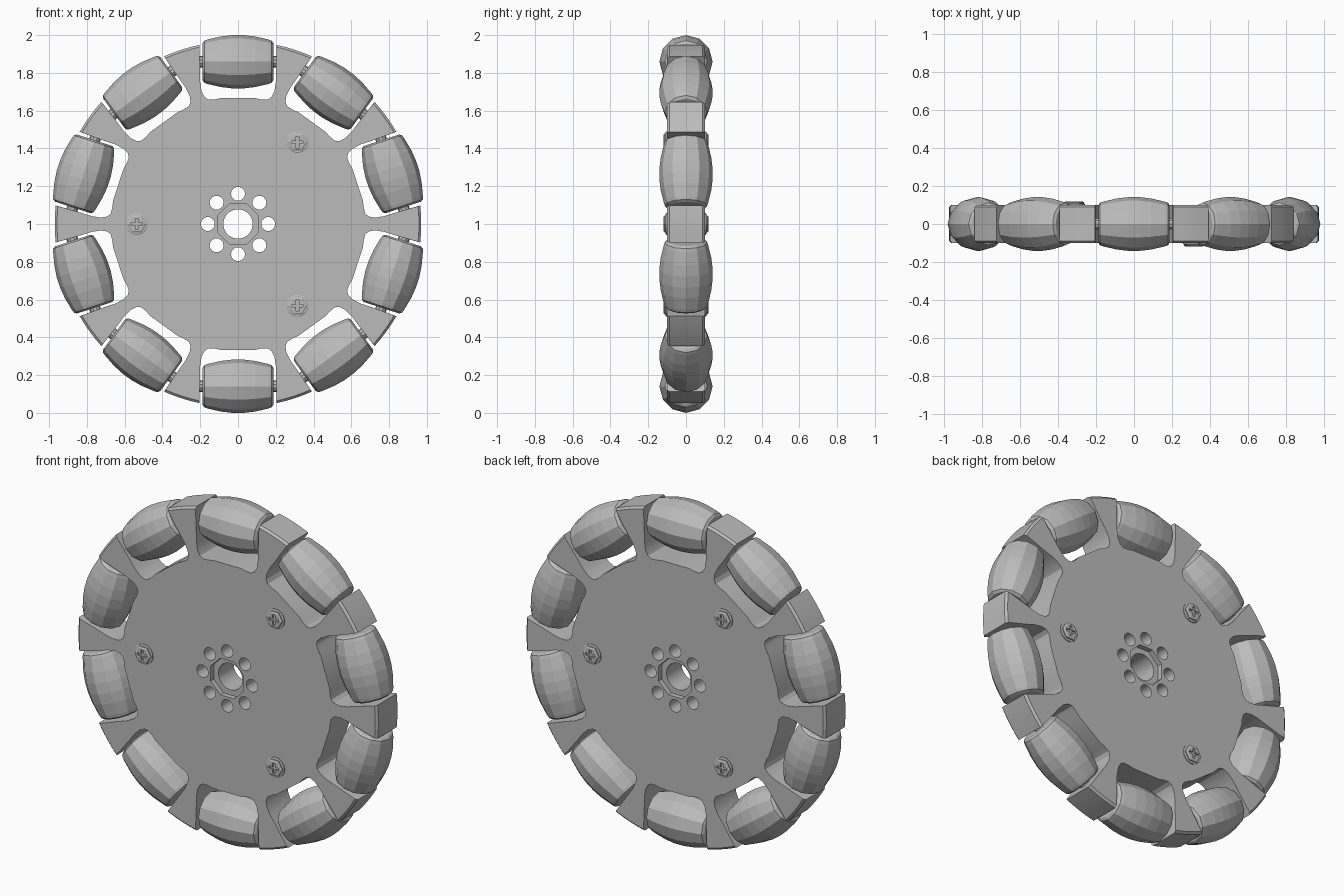
import bpy, bmesh
from math import sin, cos, pi, radians, sqrt
from mathutils import Matrix, Vector

cube = bpy.data.objects.get("Cube")
if cube:
    bpy.data.objects.remove(cube, do_unlink=True)

grey = bpy.data.materials.new("light grey")
grey.use_nodes = True
grey.diffuse_color = (0.5, 0.5, 0.5, 1)
grey.node_tree.nodes["Principled BSDF"].inputs["Base Color"].default_value = (0.5, 0.5, 0.5, 1)

COUNT = 10
RIM = 0.97
HALF = 0.1
CENTRE = Matrix.Translation((0, 0, 1))
FORWARD = Matrix.Rotation(pi / 2, 4, 'X')    # local z becomes -y


def lathe(bm, profile, segs, matrix, start=0.0):
    """Revolve (radius, height) pairs about local z and cap both ends."""
    rings = []
    for r, h in profile:
        angles = [start + 2 * pi * i / segs for i in range(segs)]
        rings.append([bm.verts.new(matrix @ Vector((r * cos(a), r * sin(a), h))) for a in angles])
    for low, high in zip(rings, rings[1:]):
        for i in range(segs):
            j = (i + 1) % segs
            bm.faces.new((low[i], low[j], high[j], high[i]))
    bm.faces.new(rings[0][::-1])
    bm.faces.new(rings[-1])


def make(name, bm, matrix=Matrix(), smooth=False):
    bmesh.ops.recalc_face_normals(bm, faces=bm.faces)
    mesh = bpy.data.meshes.new(name)
    bm.to_mesh(mesh)
    bm.free()
    mesh.materials.append(grey)
    obj = bpy.data.objects.new(name, mesh)
    bpy.context.collection.objects.link(obj)
    obj.matrix_world = matrix
    if smooth:
        shade(obj)
    return obj


def shade(obj):
    bpy.ops.object.select_all(action='DESELECT')
    obj.select_set(True)
    bpy.context.view_layer.objects.active = obj
    bpy.ops.object.shade_smooth_by_angle(angle=radians(28))


def cut(obj, cutter):
    mod = obj.modifiers.new("cut", 'BOOLEAN')
    mod.operation = 'DIFFERENCE'
    mod.solver = 'EXACT'
    mod.object = cutter
    bpy.context.view_layer.objects.active = obj
    bpy.context.view_layer.update()
    bpy.ops.object.modifier_apply(modifier=mod.name)
    bpy.data.objects.remove(cutter, do_unlink=True)


# Disc outline: one pocket side, mirrored, then an arc of rim to the next pocket
pocket = [(0.2, 0.8), (0.2, 0.75), (0.192, 0.7), (0.176, 0.67), (0.155, 0.658),
          (0.12, 0.66), (0.09, 0.667)]


def outline(rim):
    edge = 0.205
    half = [(edge, sqrt(rim * rim - edge * edge))] + pocket
    local = [(-t, d) for t, d in half] + half[::-1]
    for k in (-1, 0, 1):
        a = pi / COUNT + k * 0.05
        local.append((rim * sin(a), rim * cos(a)))
    points = []
    for n in range(COUNT):
        a = 2 * pi * n / COUNT
        points += [(t * cos(a) + d * sin(a), d * cos(a) - t * sin(a)) for t, d in local]
    return points


bm = bmesh.new()
layers = []
for y, rim in ((-HALF, RIM - 0.012), (0.012 - HALF, RIM), (HALF - 0.012, RIM), (HALF, RIM - 0.012)):
    layers.append([bm.verts.new((x, y, z)) for x, z in outline(rim)])
for a, b in zip(layers, layers[1:]):
    for i in range(len(a)):
        j = (i + 1) % len(a)
        bm.faces.new((a[i], a[j], b[j], b[i]))
bm.faces.new(layers[0])
bm.faces.new(layers[-1][::-1])
disc = make("wheel_disc", bm, CENTRE)

# Centre bore
bm = bmesh.new()
lathe(bm, [(0.078, -0.3), (0.078, 0.3)], 20, FORWARD)
cut(disc, make("bore_cutter", bm, CENTRE))

# Octagonal step on both faces
bm = bmesh.new()
for side in (-1, 1):
    lathe(bm, [(0.116, side * 0.07), (0.116, side * 0.2)], 8, FORWARD, pi / 8)
cut(disc, make("step_cutter", bm, CENTRE))

# Ring of bolt holes
bm = bmesh.new()
for n in range(8):
    a = n * pi / 4
    lathe(bm, [(0.037, -0.3), (0.037, 0.3)], 14,
          Matrix.Translation((0.16 * cos(a), 0, 0.16 * sin(a))) @ FORWARD)
cut(disc, make("bolt_hole_cutter", bm, CENTRE))
shade(disc)

# Barrel rollers with their axle pins
half_barrel = [(0.141, 0.03), (0.134, 0.09), (0.118, 0.16), (0.112, 0.178), (0.098, 0.187)]
barrel = [(r, -h) for r, h in half_barrel[::-1]] + half_barrel
ALONG = Matrix.Rotation(pi / 2, 4, 'Y')      # local z becomes x
for n in range(COUNT):
    place = (CENTRE @ Matrix.Rotation(2 * pi * n / COUNT, 4, 'Y')
             @ Matrix.Translation((0, 0, 0.859)))
    bm = bmesh.new()
    lathe(bm, barrel, 12, ALONG)
    make(f"roller_{n + 1}", bm, place)
    bm = bmesh.new()
    lathe(bm, [(0.03, -0.215), (0.03, 0.215)], 10, ALONG)
    make(f"axle_pin_{n + 1}", bm, place, True)

# Cross-head screws, three on each face
for face, turn in (("front", 0), ("back", pi)):
    for n, angle in enumerate((54, 180, 306)):
        a = radians(angle)
        place = (CENTRE @ Matrix.Rotation(turn, 4, 'Z')
                 @ Matrix.Translation((0.536 * cos(a), -HALF, 0.536 * sin(a))) @ FORWARD)
        bm = bmesh.new()
        lathe(bm, [(0.058, -0.01), (0.058, 0.005), (0.053, 0.008)], 18, Matrix())
        make(f"{face}_screw_washer_{n + 1}", bm, place, True)
        bm = bmesh.new()
        lathe(bm, [(0.052, 0), (0.052, 0.014), (0.043, 0.019)], 6, Matrix())
        head = make(f"{face}_screw_head_{n + 1}", bm, place)
        for size in ((0.06, 0.014, 0.02), (0.014, 0.06, 0.02)):
            bm = bmesh.new()
            bmesh.ops.create_cube(bm, size=1, matrix=Matrix.Translation((0, 0, 0.02))
                                  @ Matrix.Diagonal((*size, 1)))
            cut(head, make("slot_cutter", bm, place))
